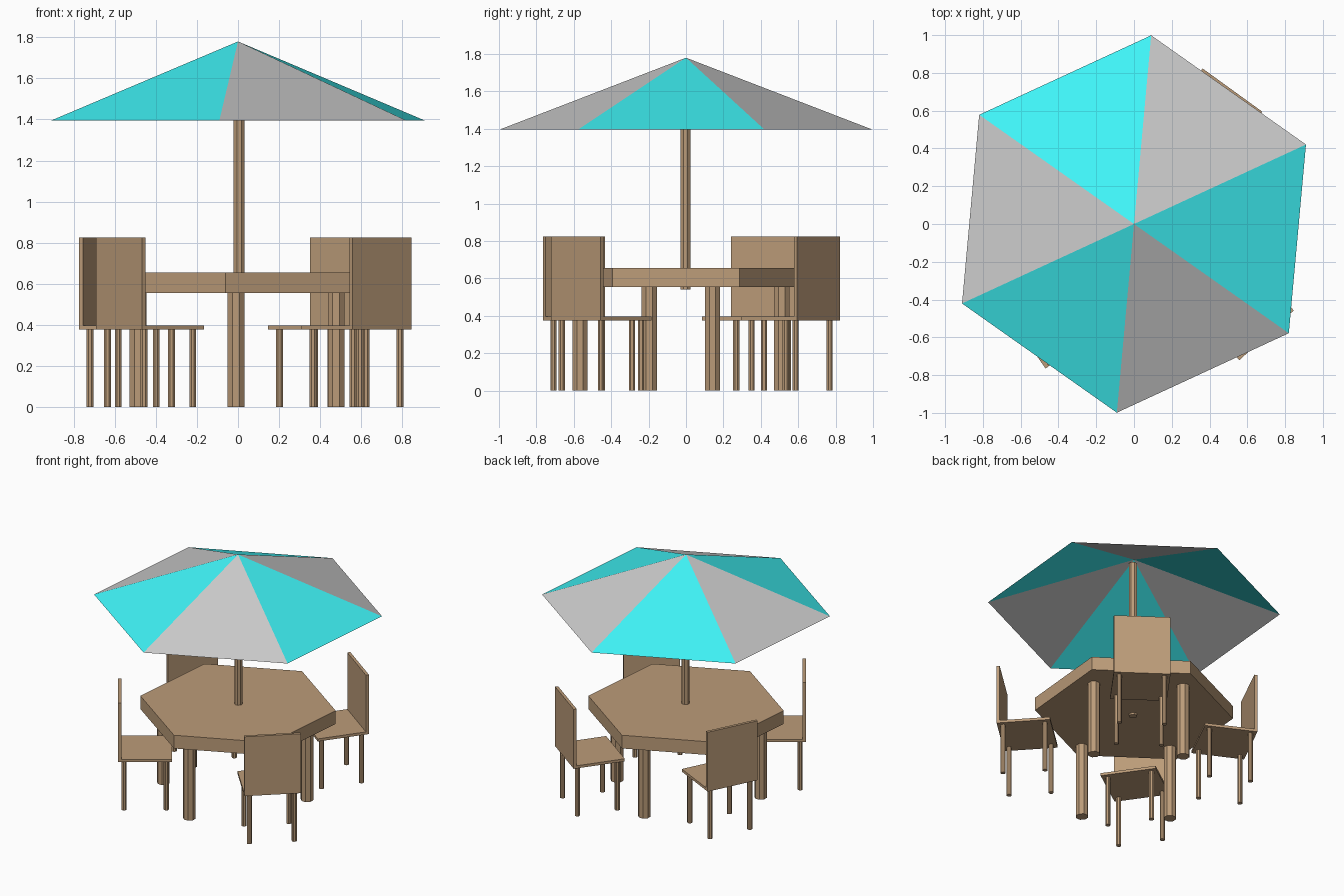
import bpy, bmesh
from math import radians, cos, sin, pi
from mathutils import Matrix, Vector

if "Cube" in bpy.data.objects:
    bpy.data.objects.remove(bpy.data.objects["Cube"])


def material(name, rgb):
    m = bpy.data.materials.new(name)
    m.diffuse_color = (*rgb, 1)
    m.use_nodes = True
    m.node_tree.nodes["Principled BSDF"].inputs["Base Color"].default_value = m.diffuse_color
    return m


WOOD = material("wood", (0.50, 0.33, 0.19))
CYAN = material("cyan_fabric", (0.05, 0.90, 0.93))


def finish(name, bm, mat=None):
    me = bpy.data.meshes.new(name)
    bm.to_mesh(me)
    bm.free()
    ob = bpy.data.objects.new(name, me)
    bpy.context.collection.objects.link(ob)
    if mat:
        me.materials.append(mat)
    return ob


def prism(name, x, y, z0, z1, r, sides, turn=0.0):
    bm = bmesh.new()
    bmesh.ops.create_cone(
        bm, cap_ends=True, segments=sides, radius1=r, radius2=r, depth=z1 - z0,
        matrix=Matrix.Translation((x, y, (z0 + z1) / 2)) @ Matrix.Rotation(turn, 4, 'Z'))
    return finish(name, bm, WOOD)


def box(name, size, centre, frame):
    bm = bmesh.new()
    bmesh.ops.create_cube(
        bm, size=1, matrix=frame @ Matrix.Translation(centre) @ Matrix.Diagonal((*size, 1)))
    return finish(name, bm, WOOD)


# Umbrella canopy: six open panels, alternating cyan and plain grey
TURN = radians(24.8)
apex = Vector((0, 0, 1.78))
for i in range(6):
    bm = bmesh.new()
    rim = [Vector((1.003 * cos(a), 1.003 * sin(a), 1.395))
           for a in (TURN + i * pi / 3, TURN + (i + 1) * pi / 3)]
    bm.faces.new([bm.verts.new(p) for p in (rim[0], rim[1], apex)])
    finish(f"canopy_panel_{i + 1}", bm, CYAN if i % 2 else None)

# Pole through the hexagonal table top
prism("umbrella_pole", 0.006, -0.003, 0.54, 1.745, 0.029, 8, pi / 8)
# Cone segments start on the y axis or x axis alike for 60 degree turns of this offset
bm = bmesh.new()
ring = [(0.68 * cos(TURN + k * pi / 3), 0.68 * sin(TURN + k * pi / 3)) for k in range(6)]
base = bm.faces.new([bm.verts.new((x, y, 0.555)) for x, y in ring])
top = bmesh.ops.extrude_face_region(bm, geom=[base])
bmesh.ops.translate(bm, vec=(0, 0, 0.10),
                    verts=[v for v in top["geom"] if isinstance(v, bmesh.types.BMVert)])
bmesh.ops.recalc_face_normals(bm, faces=bm.faces)
finish("table_top", bm, WOOD)

# Table legs
for i, (x, y) in enumerate([(-0.01, -0.567), (-0.01, 0.512), (0.478, 0.142), (-0.487, -0.197)]):
    prism(f"table_leg_{i + 1}", x, y, 0, 0.56, 0.044, 8, pi / 8)


def chair(n, x, y, angle, w=0.39, d=0.37, t=0.022, inset=0.04):
    """Chair whose outer back face is centred on (x, y) and faces along angle."""
    frame = Matrix.Translation((x, y, 0)) @ Matrix.Rotation(radians(angle), 4, 'Z')
    box(f"chair_{n}_seat", (d, w, 0.02), (-d / 2, 0, 0.386), frame)
    box(f"chair_{n}_back", (t, w, 0.445), (-t / 2, 0, 0.6025), frame)
    for k, (u, v) in enumerate([(-inset, 1), (-inset, -1), (inset - d, 1), (inset - d, -1)]):
        p = frame @ Vector((u, v * (w / 2 - inset), 0))
        prism(f"chair_{n}_leg_{k + 1}", p.x, p.y, 0, 0.38, 0.018, 8, pi / 8)


# Four chairs, each turned slightly differently
chair(1, 0.521, 0.709, 54.1)
chair(2, 0.702, -0.589, -47.6)
chair(3, -0.580, -0.605, 215)
chair(4, -0.688, 0.425, 153.6)
